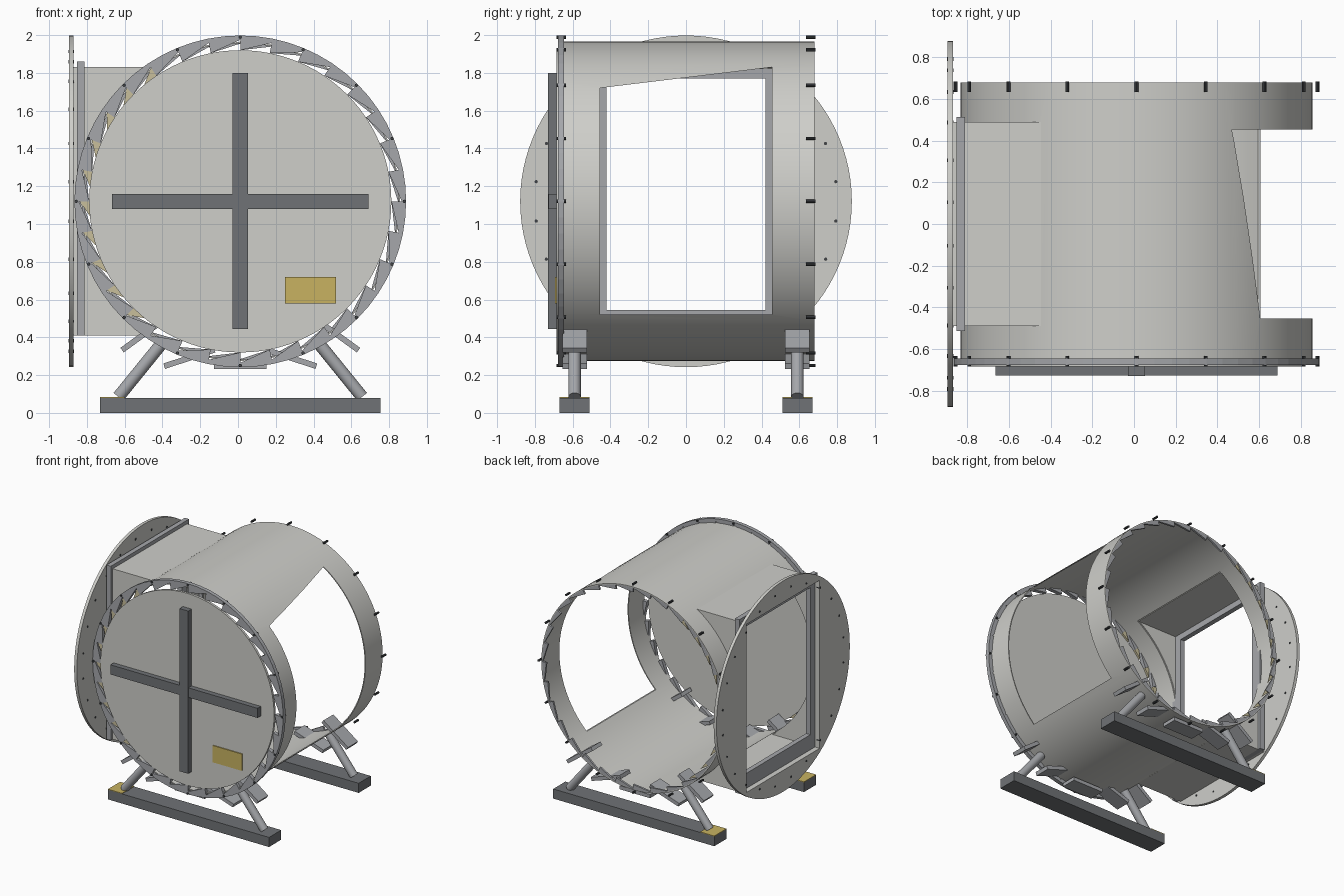
import bpy, bmesh, math
from mathutils import Vector, Matrix

if "Cube" in bpy.data.objects:
    bpy.data.objects.remove(bpy.data.objects["Cube"], do_unlink=True)

CX, CZ = 0.012, 1.12           # drum axis runs along y
R_SHELL, R_RING, R_PLATE = 0.845, 0.878, 0.80


def material(name, rgb):
    m = bpy.data.materials.new(name)
    m.use_nodes = True
    m.diffuse_color = (*rgb, 1)
    m.node_tree.nodes["Principled BSDF"].inputs["Base Color"].default_value = (*rgb, 1)
    return m


LIGHT = material("light grey paint", (0.62, 0.62, 0.59))
MID = material("mid grey metal", (0.38, 0.39, 0.41))
DARK = material("dark grey metal", (0.16, 0.17, 0.18))
BOLT = material("bolt black", (0.05, 0.055, 0.06))
GOLD = material("gold label", (0.58, 0.45, 0.12))
TAN = material("tan", (0.58, 0.52, 0.33))


def finish(name, bm, mat, smooth=False):
    bmesh.ops.recalc_face_normals(bm, faces=bm.faces)
    me = bpy.data.meshes.new(name)
    bm.to_mesh(me)
    bm.free()
    me.materials.append(mat)
    ob = bpy.data.objects.new(name, me)
    bpy.context.collection.objects.link(ob)
    if smooth:
        shade(ob)
    return ob


def activate(ob):
    bpy.ops.object.select_all(action='DESELECT')
    ob.select_set(True)
    bpy.context.view_layer.objects.active = ob


def shade(ob):
    activate(ob)
    bpy.ops.object.shade_smooth_by_angle(angle=math.radians(30))


def prisms(name, polys, axis, lo, hi, mat, smooth=False):
    """Extrude 2D outlines along an axis: y takes (x, z), x takes (y, z)."""
    bm = bmesh.new()
    for pts in polys:
        def place(p, d):
            return (p[0], d, p[1]) if axis == 'y' else (d, p[0], p[1])
        a = [bm.verts.new(place(p, lo)) for p in pts]
        b = [bm.verts.new(place(p, hi)) for p in pts]
        bm.faces.new(a)
        bm.faces.new(b)
        for i in range(len(pts)):
            j = (i + 1) % len(pts)
            bm.faces.new((a[i], a[j], b[j], b[i]))
    return finish(name, bm, mat, smooth)


def box(name, x, y, z, mat):
    return prisms(name, [[(x[0], z[0]), (x[1], z[0]), (x[1], z[1]), (x[0], z[1])]],
                  'y', y[0], y[1], mat)


def polar(r, deg, cx=CX):
    a = math.radians(deg)
    return (cx + r * math.cos(a), CZ + r * math.sin(a))


def circle(r, n=96, cx=CX):
    return [polar(r, 360 * i / n, cx) for i in range(n)]


def cut(ob, cutter):
    mod = ob.modifiers.new("cut", 'BOOLEAN')
    mod.operation, mod.solver, mod.object = 'DIFFERENCE', 'EXACT', cutter
    activate(ob)
    bpy.ops.object.modifier_apply(modifier=mod.name)
    bpy.data.objects.remove(cutter, do_unlink=True)


def rods(name, ends, r, mat, n=12):
    bm = bmesh.new()
    for p, q in ends:
        p, q = Vector(p), Vector(q)
        d = q - p
        m = Matrix.Translation((p + q) / 2) @ d.to_track_quat('Z', 'Y').to_matrix().to_4x4()
        bmesh.ops.create_cone(bm, cap_ends=True, segments=n, radius1=r, radius2=r,
                              depth=d.length, matrix=m)
    return finish(name, bm, mat, True)


# Drum shell with a slanted side window and the duct opening
shell = prisms("drum_shell", [circle(R_SHELL)], 'y', -0.665, 0.68, LIGHT)
cut(shell, prisms("bore", [circle(R_SHELL - 0.008)], 'y', -1, 1, LIGHT))
cut(shell, prisms("window", [[(-0.455, 0.52), (0.455, 0.52), (0.455, 1.83), (-0.455, 1.72)]],
                  'x', 0.3, 1.2, LIGHT))
cut(shell, box("duct_cut", (-1.2, -0.3), (-0.485, 0.485), (0.415, 1.825), LIGHT))
shade(shell)

# Front plate, cross bars and label
prisms("front_plate", [circle(R_PLATE)], 'y', -0.685, -0.665, LIGHT, True)
box("cross_upright", (CX - 0.04, CX + 0.04), (-0.73, -0.685), (0.445, 1.8), DARK)
box("cross_bar", (CX - 0.678, CX + 0.678), (-0.728, -0.685), (1.08, 1.16), DARK)
box("front_label", (0.25, 0.52), (-0.693, -0.685), (0.58, 0.72), GOLD)


# Saw-toothed end rings, with tan teeth along the duct side
def toothed_ring(name, r_out, r_tip, lo, hi):
    step = 360 / 32
    wedges, teeth = [], []
    for i in range(32):
        a0 = i * step
        a1, am = a0 + step, a0 + step / 2
        wedges.append([polar(R_PLATE, a1), polar(r_out, a1), polar(r_out, am),
                       polar(r_out, a0), polar(r_tip, a0)])
        if 125 < am < 235:
            teeth.append([polar(R_PLATE, a0), polar(R_PLATE, am), polar(r_tip - 0.005, a0)])
    prisms(name, wedges, 'y', lo, hi, MID)
    prisms(name + "_tan_teeth", teeth, 'y', lo + 0.005, hi - 0.005, TAN)


toothed_ring("front_ring", R_RING, 0.855, -0.677, -0.645)
toothed_ring("back_ring", R_SHELL - 0.004, 0.835, 0.664, 0.68)

for name, y in (("front_bolts", -0.66), ("back_bolts", 0.66)):
    ends = []
    for i in range(16):
        x, z = polar(0.869, i * 22.5)
        ends.append(((x, y - 0.025, z), (x, y + 0.025, z)))
    rods(name, ends, 0.009, BOLT, 8)

# Square duct: side walls follow the drum, top and bottom are flat panels
DX, Z0, Z1 = -0.87, 0.41, 1.83
half = math.degrees(math.asin((Z1 - CZ) / R_SHELL))
arc = [polar(R_SHELL, 180 - half + 2 * half * i / 24) for i in range(25)]
side = [(DX, Z1)] + arc + [(DX, Z0)]
for name, y in (("duct_front_wall", -0.49), ("duct_back_wall", 0.48)):
    prisms(name, [side], 'y', y, y + 0.01, LIGHT)
box("duct_top", (DX, -0.446), (-0.49, 0.49), (Z1 - 0.01, Z1), LIGHT)
box("duct_floor", (DX, -0.446), (-0.49, 0.49), (Z0, Z0 + 0.01), LIGHT)

# Duct frame
frame = box("duct_frame", (-0.852, -0.812), (-0.515, 0.515), (Z0, 1.86), MID)
cut(frame, box("frame_hole", (-1, -0.5), (-0.42, 0.42), (0.545, 1.77), MID))

# Large round side flange with its bolt circle
flange = prisms("side_flange", [circle(0.878, 96, 0)], 'x', -0.895, DX, LIGHT)
cut(flange, box("flange_hole", (-1, -0.7), (-0.48, 0.48), (0.42, 1.82), LIGHT))
shade(flange)
ends = []
for i in range(24):
    y, z = polar(0.80, 7.5 + i * 15, 0)
    ends.append(((-0.898, y, z), (-0.867, y, z)))
rods("flange_bolts", ends, 0.009, BOLT, 8)

# Two stands: beam, foot patch, slanted struts and fanned saddle plates
for label, y in (("front", -0.59), ("back", 0.59)):
    box(label + "_beam", (-0.73, 0.755), (y - 0.08, y + 0.08), (0, 0.08), DARK)
    box(label + "_foot_patch", (-0.73, -0.6), (y - 0.08, y + 0.08), (0.08, 0.085), GOLD)
    rods(label + "_struts", [((CX + s * 0.645, y, 0.085), (CX + s * 0.41, y, 0.375))
                             for s in (-1, 1)], 0.033, MID, 24)
    plates = bmesh.new()
    for deg in (-36, -18, 0, 18, 36):
        x, z = polar(0.872, deg - 90)
        m = (Matrix.Translation((x, y, z)) @ Matrix.Rotation(math.radians(deg), 4, 'Y')
             @ Matrix.Diagonal((0.28, 0.13, 0.03, 1)))
        bmesh.ops.create_cube(plates, size=1, matrix=m)
    finish(label + "_saddle_plates", plates, MID)
